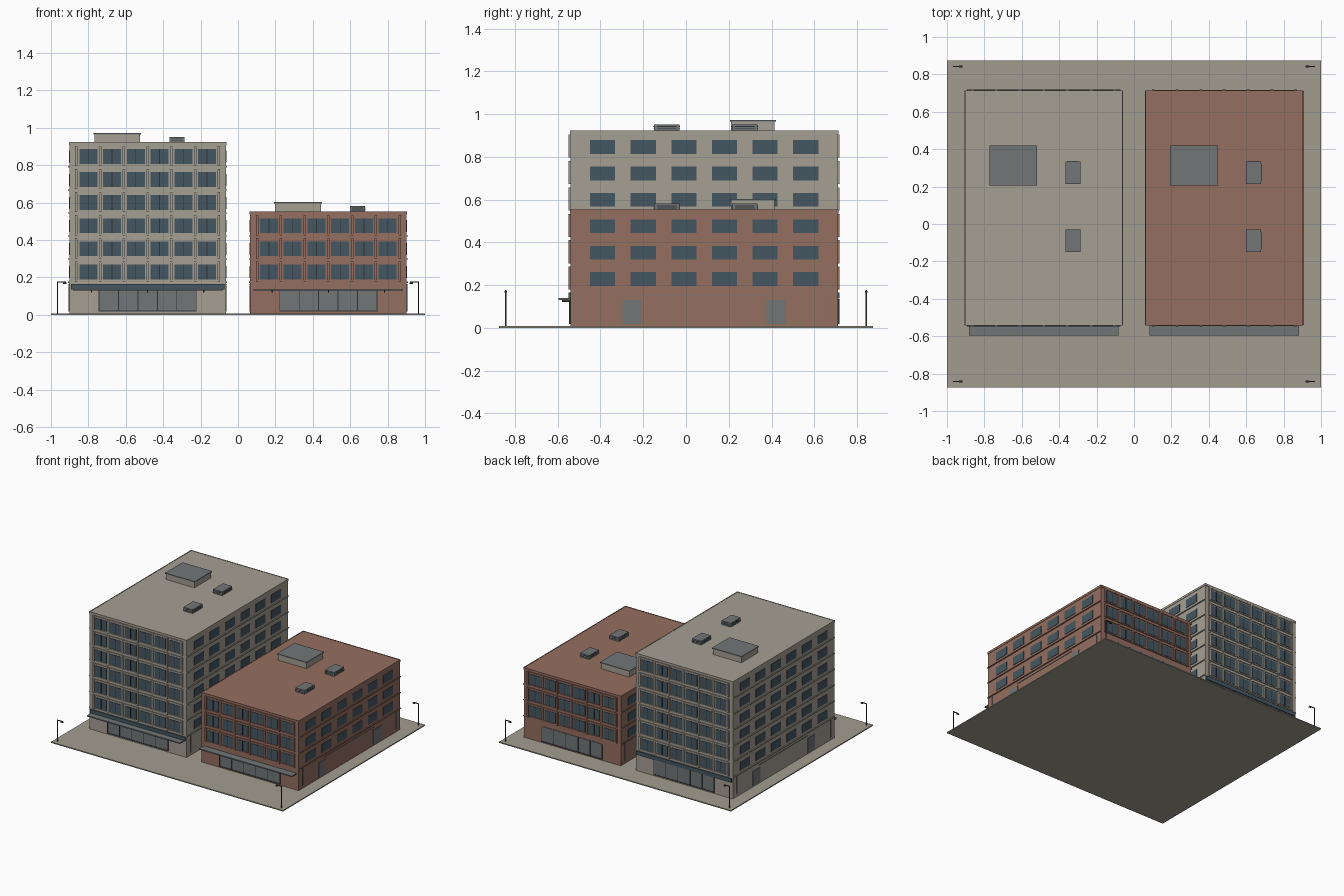
import bpy

cube = bpy.data.objects.get("Cube")
if cube:
    bpy.data.objects.remove(cube)


def material(name, r, g, b):
    m = bpy.data.materials.new(name)
    m.use_nodes = True
    m.diffuse_color = (r, g, b, 1)
    m.node_tree.nodes["Principled BSDF"].inputs["Base Color"].default_value = (r, g, b, 1)
    return m


PAVING = material("paving", 0.36, 0.335, 0.28)
STONE = material("stone", 0.38, 0.35, 0.295)
BRICK = material("brick", 0.30, 0.157, 0.118)
GLASS = material("window glass", 0.06, 0.095, 0.12)
METAL = material("grey metal", 0.165, 0.18, 0.187)
DARK = material("dark trim", 0.03, 0.034, 0.038)

QUADS = ((0, 2, 3, 1), (4, 5, 7, 6), (0, 1, 5, 4), (2, 6, 7, 3), (0, 4, 6, 2), (1, 3, 7, 5))


def boxes(name, mat, spans):
    """One object made of boxes, each given as x, y and z ranges."""
    verts, faces = [], []
    for xs, ys, zs in spans:
        n = len(verts)
        verts += [(x, y, z) for z in sorted(zs) for y in sorted(ys) for x in sorted(xs)]
        faces += [[n + i for i in q] for q in QUADS]
    mesh = bpy.data.meshes.new(name)
    mesh.from_pydata(verts, [], faces)
    mesh.materials.append(mat)
    obj = bpy.data.objects.new(name, mesh)
    bpy.context.collection.objects.link(obj)
    return obj


GROUND = 0.008
HALF_W, HALF_D, MID_Y = 0.418, 0.625, 0.085
BASE, FLOOR = 0.172, 0.1235
BAY, SIDE_BAY, COLUMNS = 0.127, 0.19, 6


def middle(i, step):
    return (i - (COLUMNS - 1) / 2) * step


def building(label, cx, floors, wall):
    top = BASE + floors * FLOOR + 0.008
    levels = [BASE + k * FLOOR for k in range(floors)]
    x0, x1 = cx - HALF_W, cx + HALF_W
    y0, y1 = MID_Y - HALF_D, MID_Y + HALF_D

    # Wall plates: u runs along the wall, out is the range away from it
    def on_front(s, u, w, z, out):
        face = MID_Y + s * HALF_D
        return ((cx + u - w / 2, cx + u + w / 2), [face + s * o for o in out], z)

    def on_side(s, u, w, z, out):
        face = cx + s * HALF_W
        return ([face + s * o for o in out], (MID_Y + u - w / 2, MID_Y + u + w / 2), z)

    boxes(label + "_body", wall, [((x0, x1), (y0, y1), (GROUND, top))])

    piers, bars, panes, frames, courses, doors, pipes = [], [], [], [], [], [], []
    for s in (-1, 1):
        for z in levels:
            # Front and back bays
            for i in range(COLUMNS + 1):
                piers.append(on_front(s, middle(i - 0.5, BAY), 0.014, (z + 0.006, z + 0.114), (-0.002, 0.009)))
            for low in (0.006, 0.106):
                bars.append(on_front(s, 0, 0.762, (z + low, z + low + 0.008), (-0.002, 0.006)))
            for i in range(COLUMNS):
                u = middle(i, BAY)
                panes.append(on_front(s, u, 0.096, (z + 0.018, z + 0.097), (-0.002, 0.003)))
                frames.append(on_front(s, u, 0.004, (z + 0.018, z + 0.097), (0, 0.005)))
                # Side windows
                panes.append(on_side(s, middle(i, SIDE_BAY), 0.118, (z + 0.024, z + 0.088), (-0.002, 0.003)))
            courses.append(on_side(s, 0, 2 * HALF_D, (z - 0.001, z + 0.005), (-0.002, 0.007)))
        # Side doors, rain pipes and conduit
        for u in (-0.337, 0.337):
            doors.append(on_side(s, u, 0.09, (GROUND + 0.01, 0.13), (-0.002, 0.004)))
        for u in (-0.577, 0.577):
            pipes.append(on_side(s, u, 0.004, (0.03, 0.165), (-0.002, 0.004)))
        pipes.append(on_side(s, 0, 0.6, (0.148, 0.152), (-0.002, 0.004)))
    boxes(label + "_piers", wall, piers)
    boxes(label + "_spandrels", wall, bars)
    boxes(label + "_window_panes", GLASS, panes)
    boxes(label + "_window_mullions", DARK, frames)
    boxes(label + "_string_courses", wall, courses)
    boxes(label + "_side_doors", METAL, doors)
    boxes(label + "_pipes", METAL, pipes)

    # Shop windows on both street sides
    shops, mullions = [], []
    for s in (-1, 1):
        shops.append(on_front(s, 0, 0.52, (0.02, 0.135), (-0.002, 0.004)))
        for i in range(6):
            mullions.append(on_front(s, -0.26 + i * 0.104, 0.004, (0.02, 0.135), (0, 0.007)))
        mullions.append(on_front(s, 0, 0.524, (0.017, 0.022), (0, 0.007)))
    boxes(label + "_shop_windows", METAL, shops)
    boxes(label + "_shop_mullions", DARK, mullions)

    # Canopy with brackets below
    boxes(label + "_canopy", METAL, [on_front(-1, 0, 0.8, (0.13, 0.139), (-0.002, 0.057))])
    boxes(label + "_canopy_brackets", DARK,
          [on_front(-1, u, 0.006, (0.12, 0.13), (0, 0.04)) for u in (-0.3, 0, 0.3)])

    # Roof edge, stair housing and cooling units
    e, t = 0.003, 0.008
    rim = [((x0 - e, x1 + e), (y - e, y + e), (top - 0.015, top + 0.002)) for y in (y0, y1)]
    rim += [((x - e, x + e), (y0, y1), (top - 0.015, top + 0.002)) for x in (x0, x1)]
    boxes(label + "_roof_edge", wall, rim)
    hx, hy = (cx - 0.285, cx - 0.04), (0.21, 0.415)
    boxes(label + "_stair_housing", STONE, [(hx, hy, (top, top + 0.044))])
    boxes(label + "_stair_roof", METAL,
          [((hx[0] - 0.005, hx[1] + 0.005), (hy[0] - 0.005, hy[1] + 0.005), (top + 0.044, top + 0.044 + t))])
    ux = (cx + 0.117, cx + 0.197)
    units, slats = [], []
    for y in (-0.09, 0.275):
        units.append((ux, (y - 0.06, y + 0.06), (top, top + 0.03)))
        for k in (0.008, 0.018):
            slats.append(((ux[0] - 0.001, ux[1] + 0.001), (y - 0.045, y + 0.045), (top + k, top + k + 0.004)))
            slats.append(((ux[0] + 0.01, ux[1] - 0.01), (y - 0.061, y + 0.061), (top + k, top + k + 0.004)))
    boxes(label + "_cooling_units", METAL, units)
    boxes(label + "_unit_vents", DARK, slats)
    return on_front


boxes("ground_slab", PAVING, [((-1, 1), (-0.875, 0.875), (0, GROUND))])

tower_front = building("tower", -0.483, 6, STONE)
building("low_block", 0.483, 3, BRICK)

# Blue fascia along both ends of the tower
boxes("tower_fascia", GLASS, [tower_front(s, 0, 0.82, (0.136, 0.166), (-0.002, 0.009)) for s in (-1, 1)])

# Street lamps in the corners
lamps = []
for sx in (-1, 1):
    for y in (-0.843, 0.843):
        lamps.append(((sx * 0.963, sx * 0.969), (y - 0.003, y + 0.003), (GROUND, 0.177)))
        lamps.append(((sx * 0.92, sx * 0.969), (y - 0.003, y + 0.003), (0.172, 0.177)))
        lamps.append(((sx * 0.917, sx * 0.935), (y - 0.005, y + 0.005), (0.166, 0.173)))
boxes("street_lamps", DARK, lamps)
